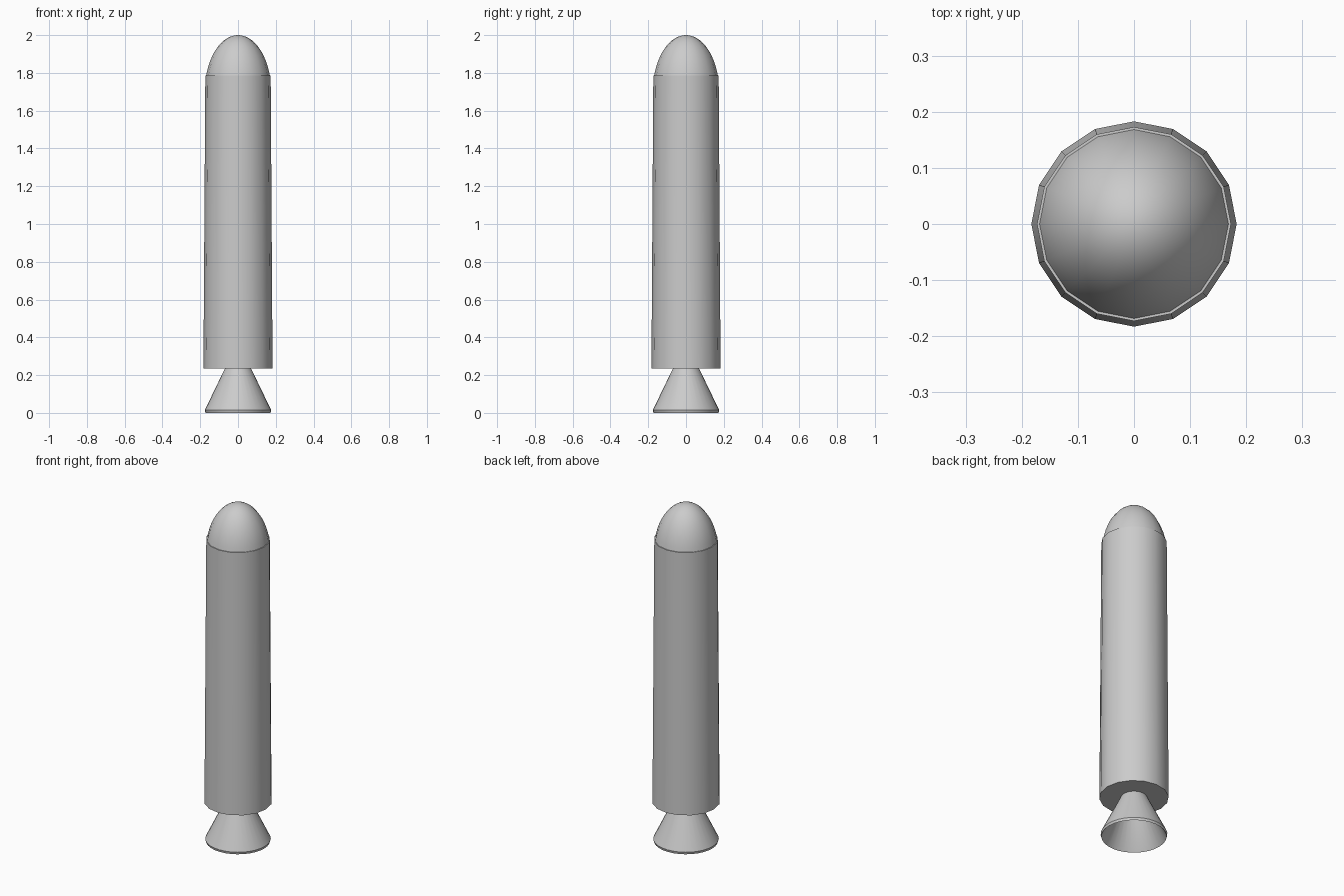
import bpy, bmesh, math

if "Cube" in bpy.data.objects:
    bpy.data.objects.remove(bpy.data.objects["Cube"])


def lathe(name, profile, sides, closed=False, angle=40):
    """Revolve (radius, z) points about z; radius 0 makes a pole, open ends are capped."""
    bm = bmesh.new()
    rings = []
    for r, z in profile:
        if r == 0:
            rings.append([bm.verts.new((0, 0, z))] * sides)
        else:
            rings.append([bm.verts.new((r * math.cos(2 * math.pi * i / sides),
                                        r * math.sin(2 * math.pi * i / sides), z))
                          for i in range(sides)])
    pairs = list(zip(rings, rings[1:]))
    if closed:
        pairs.append((rings[-1], rings[0]))
    for a, b in pairs:
        for i in range(sides):
            j = (i + 1) % sides
            bm.faces.new(list(dict.fromkeys((a[i], a[j], b[j], b[i]))))
    if not closed:
        for ring in (rings[0], rings[-1]):
            if ring[0] is not ring[1]:
                bm.faces.new(ring)
    bmesh.ops.recalc_face_normals(bm, faces=bm.faces)
    mesh = bpy.data.meshes.new(name)
    bm.to_mesh(mesh)
    bm.free()
    ob = bpy.data.objects.new(name, mesh)
    bpy.context.collection.objects.link(ob)
    bpy.ops.object.select_all(action='DESELECT')
    ob.select_set(True)
    bpy.context.view_layer.objects.active = ob
    bpy.ops.object.shade_smooth_by_angle(angle=math.radians(angle))
    return ob


# Slightly tapered sixteen-sided body
lathe("body", [(0.183, 0.235), (0.173, 1.787)], 16)

# Rounded nose: upper part of a stretched sphere
start = math.asin(0.08 / 0.3)
steps = 12
nose = []
for k in range(steps):
    t = start + (math.pi / 2 - start) * k / steps
    nose.append((0.176 * math.cos(t), 1.7 + 0.3 * math.sin(t)))
lathe("nose_cone", nose + [(0, 2.0)], 16)

# Hollow engine nozzle with a thin lip, throat closed at the body
lathe("nozzle", [(0, 0.24), (0.067, 0.24), (0.176, 0.014), (0.172, 0.0),
                 (0.168, 0.004), (0.062, 0.225), (0, 0.225)], 32)
